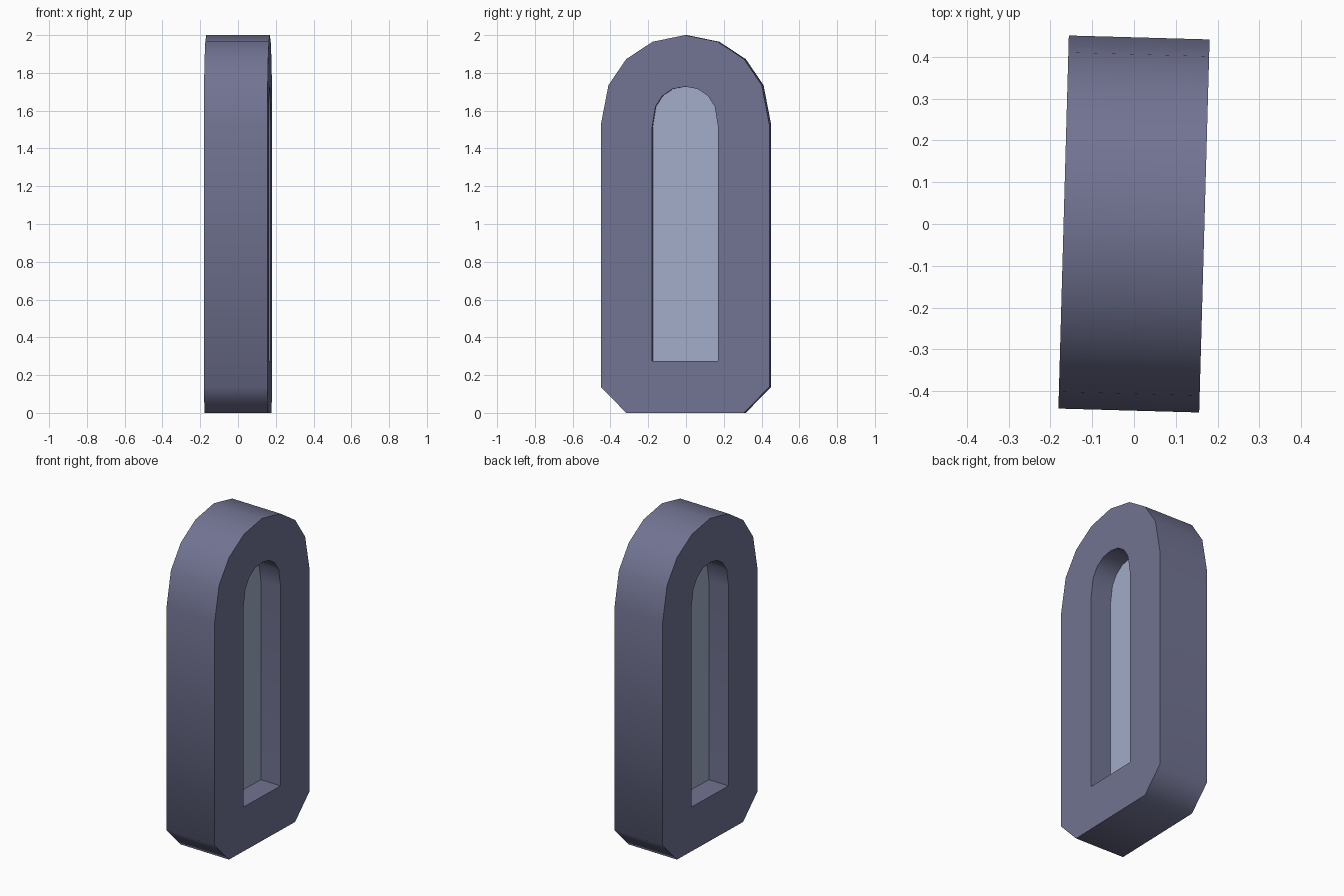
import bpy, bmesh, math
from mathutils import Matrix

if "Cube" in bpy.data.objects:
    bpy.data.objects.remove(bpy.data.objects["Cube"])

YAW = Matrix.Rotation(math.radians(-1.6), 4, 'Z')


def material(name, rgb):
    m = bpy.data.materials.new(name)
    m.diffuse_color = (*rgb, 1.0)
    m.use_nodes = True
    m.node_tree.nodes["Principled BSDF"].inputs["Base Color"].default_value = m.diffuse_color
    return m


def mirrored(half):
    # closed (y, z) loop from its right half, listed bottom to top centre
    return half + [(-y, z) for y, z in reversed(half) if y > 0]


def slab(name, loops, depth, mat):
    # fill the loops (second one is a hole) and extrude along x
    bm = bmesh.new()
    edges = []
    for loop in loops:
        vs = [bm.verts.new((-depth / 2, y, z)) for y, z in loop]
        edges += [bm.edges.new((vs[i - 1], vs[i])) for i in range(len(vs))]
    bmesh.ops.triangle_fill(bm, edges=edges, use_beauty=True, normal=(-1, 0, 0))
    ext = bmesh.ops.extrude_face_region(bm, geom=bm.faces[:], use_keep_orig=True)
    verts = [g for g in ext["geom"] if isinstance(g, bmesh.types.BMVert)]
    bmesh.ops.translate(bm, verts=verts, vec=(depth, 0, 0))
    bmesh.ops.recalc_face_normals(bm, faces=bm.faces[:])
    bmesh.ops.transform(bm, matrix=YAW, verts=bm.verts[:])
    for f in bm.faces:
        f.smooth = True
    me = bpy.data.meshes.new(name)
    bm.to_mesh(me)
    bm.free()
    me.set_sharp_from_angle(angle=math.radians(50))
    me.materials.append(mat)
    ob = bpy.data.objects.new(name, me)
    bpy.context.collection.objects.link(ob)
    return ob


outer = mirrored([(0.312, 0), (0.4465, 0.138), (0.4465, 1.525), (0.406, 1.735),
                  (0.312, 1.873), (0.172, 1.965), (0, 2.0)])
inner = mirrored([(0.175, 0.275), (0.175, 1.51), (0.157, 1.622), (0.121, 1.678),
                  (0.067, 1.715), (0, 1.727)])

stone = material("slate stone", (0.168, 0.175, 0.292))
glass = material("pale blue glass", (0.367, 0.418, 0.591))

# arched window surround
slab("window_frame", [outer, inner], 0.337, stone)

# recessed pane, its rim slightly embedded in the frame
pane_outline = [(y * 1.02, 1.0 + (z - 1.0) * 1.005) for y, z in inner]
slab("window_pane", [pane_outline], 0.06, glass)
